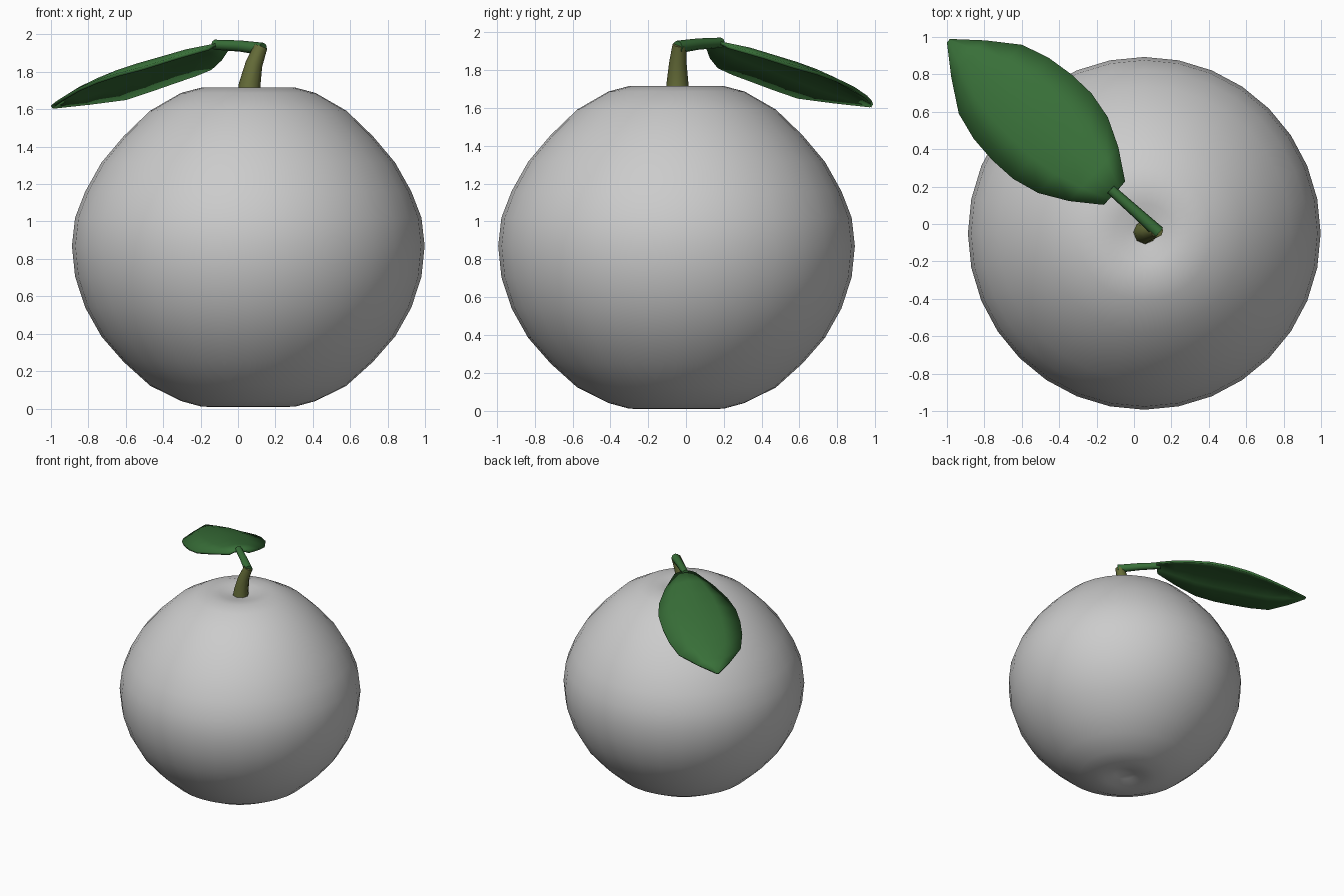
import bpy, bmesh, math
from mathutils import Vector

if "Cube" in bpy.data.objects:
    bpy.data.objects.remove(bpy.data.objects["Cube"])

CENTRE = Vector((0.055, -0.05, 0))


def material(name, color):
    m = bpy.data.materials.new(name)
    m.diffuse_color = color
    m.use_nodes = True
    m.node_tree.nodes["Principled BSDF"].inputs["Base Color"].default_value = m.diffuse_color
    return m


def finish(name, bm, mat=None, angle=60):
    bmesh.ops.recalc_face_normals(bm, faces=bm.faces)
    me = bpy.data.meshes.new(name)
    bm.to_mesh(me)
    bm.free()
    ob = bpy.data.objects.new(name, me)
    bpy.context.collection.objects.link(ob)
    if mat:
        me.materials.append(mat)
    bpy.ops.object.select_all(action='DESELECT')
    ob.select_set(True)
    bpy.context.view_layer.objects.active = ob
    bpy.ops.object.shade_smooth_by_angle(angle=math.radians(angle))
    return ob


def tube(name, path, radii, mat, sides=8):
    """Tapered capped tube along a path."""
    bm = bmesh.new()
    pts = [Vector(p) for p in path]
    rings = []
    for i, (p, r) in enumerate(zip(pts, radii)):
        d = (pts[min(i + 1, len(pts) - 1)] - pts[max(i - 1, 0)]).normalized()
        ref = Vector((0, 1, 0)) if abs(d.z) > 0.7 else Vector((0, 0, 1))
        a = d.cross(ref).normalized()
        b = d.cross(a)
        rings.append([bm.verts.new(p + r * (a * math.cos(t) + b * math.sin(t)))
                      for t in (2 * math.pi * k / sides for k in range(sides))])
    for r0, r1 in zip(rings, rings[1:]):
        for k in range(sides):
            j = (k + 1) % sides
            bm.faces.new((r0[k], r0[j], r1[j], r1[k]))
    bm.faces.new(rings[0])
    bm.faces.new(rings[-1])
    return finish(name, bm, mat)


leaf_green = material("leaf_green", (0.04, 0.16, 0.04, 1))
stem_olive = material("stem_olive", (0.13, 0.15, 0.04, 1))

# fruit: lathed profile with a shallow dimple at each end
profile = [(0, 1.68), (0.08, 1.692), (0.16, 1.71), (0.25, 1.716), (0.36, 1.687),
           (0.525, 1.592), (0.667, 1.455), (0.785, 1.315), (0.872, 1.16),
           (0.926, 1.02), (0.943, 0.87), (0.926, 0.705), (0.872, 0.54),
           (0.785, 0.385), (0.667, 0.25), (0.525, 0.122), (0.36, 0.04),
           (0.25, 0.01), (0.16, 0.008), (0.08, 0.035), (0, 0.05)]
bm = bmesh.new()
verts = [bm.verts.new(CENTRE + Vector((r, 0, z))) for r, z in profile]
edges = [bm.edges.new(e) for e in zip(verts, verts[1:])]
bmesh.ops.spin(bm, geom=verts + edges, cent=CENTRE, axis=(0, 0, 1),
               angle=2 * math.pi, steps=32, use_merge=False)
bmesh.ops.remove_doubles(bm, verts=bm.verts, dist=0.0005)
finish("fruit", bm)

# woody stem leaning to the right
tube("stem", [(0.058, -0.045, 1.66), (0.062, -0.045, 1.73), (0.085, -0.043, 1.84),
              (0.122, -0.035, 1.935)], [0.065, 0.058, 0.046, 0.036], stem_olive)

# leaf stalk from stem top to leaf base
tube("leaf_stalk", [(0.132, -0.045, 1.922), (0.01, 0.065, 1.938),
                    (-0.125, 0.185, 1.945)], [0.034, 0.03, 0.027], leaf_green)

# leaf: arched blade, stations are (distance, half width, midrib height)
base = Vector((-0.105, 0.165, 0))
tip = Vector((-0.995, 0.983, 0))
along = (tip - base).normalized()
across = Vector((along.y, -along.x, 0))
stations = [(0, 0.085, 1.955), (0.15, 0.195, 1.933), (0.30, 0.275, 1.897),
            (0.45, 0.31, 1.862), (0.60, 0.312, 1.825), (0.75, 0.295, 1.782),
            (0.90, 0.25, 1.735), (1.06, 0.135, 1.677), (1.205, 0.012, 1.622)]
bm = bmesh.new()
rows = []
for u, w, z in stations:
    droop = 0.07 * min(1, w / 0.25)
    rows.append([bm.verts.new(base + along * u + across * (w * v)
                              + Vector((0, 0, z - droop * v * v)))
                 for v in (-1, -0.5, 0, 0.5, 1)])
for r0, r1 in zip(rows, rows[1:]):
    for k in range(4):
        bm.faces.new((r0[k], r0[k + 1], r1[k + 1], r1[k]))
leaf = finish("leaf", bm, leaf_green)
if leaf.data.polygons[0].normal.z < 0:
    leaf.data.flip_normals()
solid = leaf.modifiers.new("thickness", 'SOLIDIFY')
solid.thickness = 0.018
solid.offset = -1
